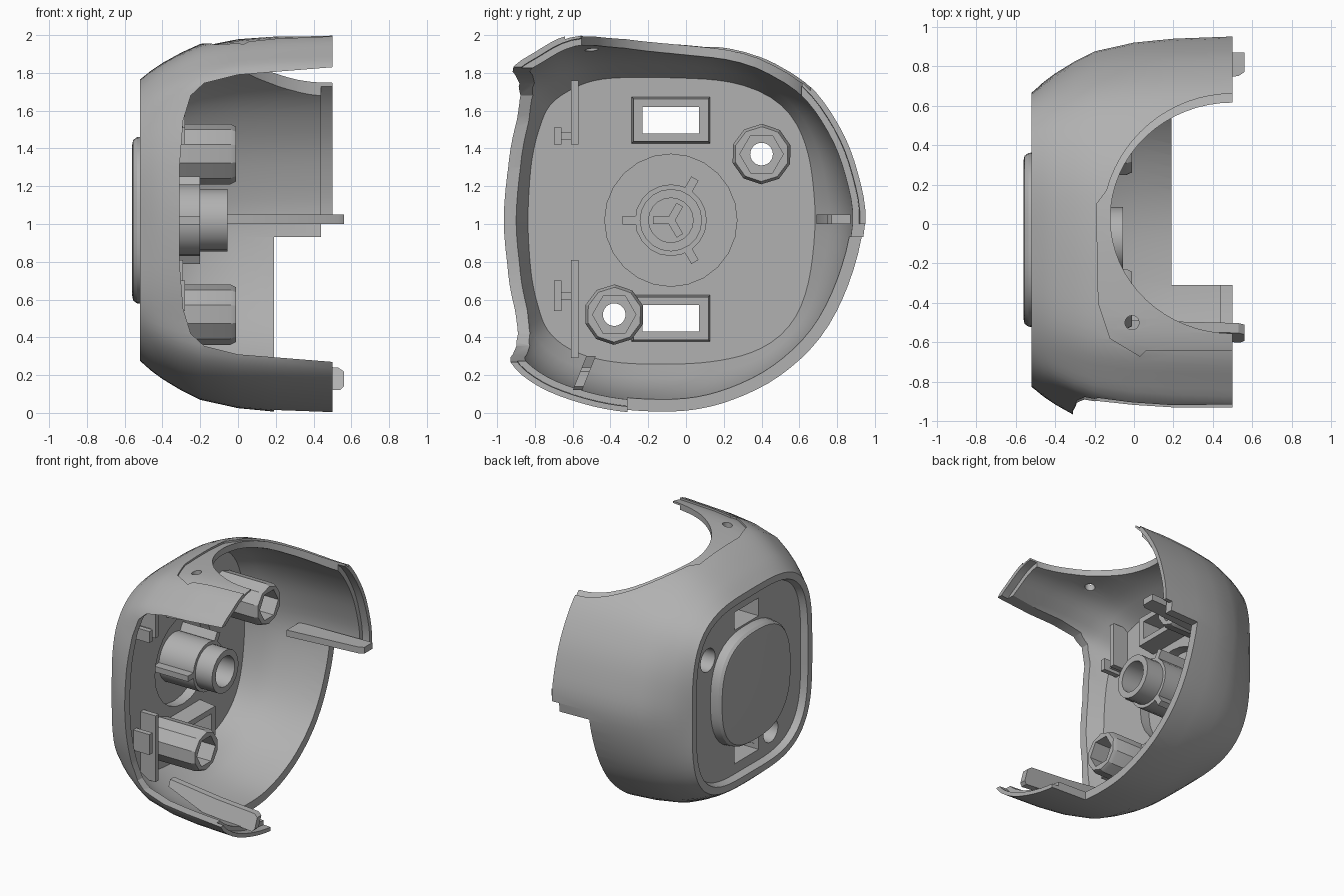
import bpy, bmesh, math

cube = bpy.data.objects.get("Cube")
if cube:
    bpy.data.objects.remove(cube, do_unlink=True)

grey = bpy.data.materials.new("plain_grey")
grey.use_nodes = True
COLOUR = (0.44, 0.44, 0.44, 1)
grey.diffuse_color = COLOUR
grey.node_tree.nodes["Principled BSDF"].inputs["Base Color"].default_value = COLOUR

MID = (-0.08, 1.02)      # hub axis in (y, z)


def loft(name, loops):
    """Skin a stack of equal closed loops and cap both ends."""
    bm = bmesh.new()
    rings = [[bm.verts.new(p) for p in loop] for loop in loops]
    n = len(rings[0])
    for a, b in zip(rings, rings[1:]):
        for i in range(n):
            j = (i + 1) % n
            bm.faces.new((a[i], a[j], b[j], b[i]))
    bm.faces.new(rings[0][::-1])
    bm.faces.new(rings[-1])
    bmesh.ops.recalc_face_normals(bm, faces=bm.faces)
    mesh = bpy.data.meshes.new(name)
    bm.to_mesh(mesh)
    bm.free()
    mesh.materials.append(grey)
    obj = bpy.data.objects.new(name, mesh)
    bpy.context.collection.objects.link(obj)
    return obj


def prism(name, points, axis, lo, hi):
    """Extrude a 2D outline along an axis."""
    def place(p, d):
        return {"x": (d, *p), "y": (p[0], d, p[1]), "z": (*p, d)}[axis]
    return loft(name, [[place(p, d) for p in points] for d in (lo, hi)])


def box(name, x, y, z):
    return prism(name, [(y[0], z[0]), (y[1], z[0]), (y[1], z[1]), (y[0], z[1])], "x", *x)


def ring(centre, r, n, turn=0.0):
    return [(centre[0] + r * math.cos(turn + math.tau * i / n),
             centre[1] + r * math.sin(turn + math.tau * i / n)) for i in range(n)]


def cut(obj, *cutters):
    bpy.context.view_layer.objects.active = obj
    for c in cutters:
        m = obj.modifiers.new("cut", "BOOLEAN")
        m.operation, m.solver, m.object = "DIFFERENCE", "EXACT", c
        bpy.ops.object.modifier_apply(modifier=m.name)
        bpy.data.objects.remove(c, do_unlink=True)


def smooth_closed(pts, steps):
    """Catmull-Rom through a closed list of points."""
    out, n = [], len(pts)
    for i in range(n):
        p = [pts[(i + k - 1) % n] for k in range(4)]
        for s in range(steps):
            t = s / steps
            out.append(tuple(0.5 * (2 * b + (c - a) * t + (2 * a - 5 * b + 4 * c - d) * t * t
                                    + (3 * b - a - 3 * c + d) * t ** 3) for a, b, c, d in zip(*p)))
    return out


def squircle(direction, r, power):
    dy, dz = direction
    k = r / (abs(dy) ** power + abs(dz) ** power) ** (1 / power)
    return MID[0] + dy * k, MID[1] + dz * k


# Shell sections: wide open rim blending to a rounded-square end face
RIM = smooth_closed([
    (.95, 1.0), (.91, 1.27), (.81, 1.52), (.63, 1.755), (.32, 1.945), (0, 2.01), (-.35, 2.02),
    (-.62, 2.0), (-.8, 1.91), (-.93, 1.81), (-.975, 1.62), (-1.04, 1.36), (-1.085, 1.02),
    (-1.04, .7), (-.975, .46), (-.93, .27), (-.78, .14), (-.55, .05), (-.3, .003), (0, .0),
    (.25, .06), (.5, .19), (.72, .4), (.87, .68)], 4)
FACE = [squircle((y - MID[0], z - MID[1]), .75, 3.4) for y, z in RIM]
BLEND = [(-.52, -.02), (-.5, .04), (-.46, .17), (-.4, .33), (-.3, .55), (-.2, .73), (0, .89), (.2, .96), (.5, 1)]


def section(x, t, inset=0.0):
    loop = []
    for f, r in zip(FACE, RIM):
        y, z = (a + (b - a) * t for a, b in zip(f, r))
        dy, dz = y + .05, z - 1.02
        k = 1 - inset / math.hypot(dy, dz)
        loop.append((x, -.05 + dy * k, 1.02 + dz * k))
    return loop


outer = [section(x, t) for x, t in BLEND]
inner = [section(x, t, .065) for x, t in BLEND[7:3:-1]]
shell = loft("shell", [section(-.47, 0, .08), section(-.52, 0, .06)] + outer
             + [section(.5, 1, .03), section(.44, .99, .03), section(.44, .99, .065)]
             + inner + [section(-.42, .28, .065)])

# Shallow recess around the top hole
core = loft("core", [section(x, t, .015) for x, t in BLEND] + [section(.7, 1, .015)])
arc = [(.5 + .66 * math.cos(math.radians(a)), .66 * math.sin(math.radians(a))) for a in range(90, 166, 5)]
recess = prism("recess", [(.65, .66)] + arc + [(-.19, .1), (-.18, -.4), (-.12, -.58), (.03, -.67),
                                             (.06, -.64), (.65, -.64)], "z", 1.4, 2.5)
cut(recess, core)

# Openings in the shell
front = [(-.31, 1.3), (-.29, 1.55), (-.25, 1.68), (-.18, 1.745), (0, 1.79), (.5, 1.83), (.7, 1.83)]
mirrored = [(x, 2.1 - z) for x, z in front[::-1]]
top_ellipse = [(.5 + .62 * x, .03 + .585 * y) for x, y in ring((0, 0), 1, 64)]
cut(shell, recess,
    prism("front_opening", front + mirrored, "y", -1.5, -.5),
    prism("top_hole", top_ellipse, "z", 1.3, 2.5),
    box("lower_back_gap", (.19, 1), (-.31, 1.3), (-.3, .93)),
    box("rim_step", (.44, 1), (.5, 1.3), (.8, 1.0)),
    prism("screw_hole", ring((-.01, -.5), .036, 16), "z", 1.5, 2.5))

# Central cap on the end face, hollow behind
circle = ring((0, 0), 1, 48)
cap = loft("end_cap", [[(x, *squircle(d, r, 2.6)) for d in circle]
                       for x, r in ((-.44, .45), (-.535, .44), (-.555, .425), (-.56, .4))])
for target in (shell, cap):
    cut(target, prism("hollow", ring(MID, .35, 24), "x", -.5, -.3))

# Slots with raised, slightly tapered frames
for i, z in enumerate((1.55, .5)):
    name = ("upper", "lower")[i] + "_slot_frame"
    frame = loft(name, [[(x, -.08 + a * (.21 - d), z + b * (.125 - d))
                         for a, b in ((-1, -1), (1, -1), (1, 1), (-1, 1))]
                        for x, d in ((-.45, 0), (-.28, .012))])
    for target in (frame, shell):
        cut(target, box("slot", (-1, 0), (-.23, .07), (z - .07, z + .07)))

# Screw posts with hexagonal pockets and deep counterbores
for name, centre in (("upper_post", (.4, 1.37)), ("lower_post", (-.38, .52))):
    post = loft(name, [[(x, *p) for p in ring(centre, r, 10, .3)]
                       for x, r in ((-.44, .16), (-.04, .16), (-.01, .145))])
    for target in (shell, post):
        cut(target, prism("counterbore", ring(centre, .09, 24), "x", -1, -.25))
    cut(post, prism("hex", ring(centre, .115, 6), "x", -.2, .2),
        prism("bore", ring(centre, .06, 24), "x", -1, .2))

# Hub: two-step tube, outer ribs and a three-spoke core
for name, r, hole, end in (("hub_base", .19, .155, -.2), ("hub_tube", .165, .118, -.055)):
    tube = prism(name, ring(MID, r, 20), "x", -.52, end)
    cut(tube, prism("bore", ring(MID, hole, 20), "x", -.49, .2))


def spoke(name, angle, r0, r1, half, end):
    c, s = math.cos(angle), math.sin(angle)
    prism(name, [(MID[0] + r * c - w * s, MID[1] + r * s + w * c)
                 for r, w in ((r0, -half), (r1, -half), (r1, half), (r0, half))], "x", -.51, end)


for k in range(3):
    angle = math.pi + k * math.tau / 3
    spoke("hub_rib", angle, .17, .255, .022, -.2)
    spoke("hub_core_spoke", angle, 0, .095, .02, -.25)

# Clip plates beside the front opening
for name, lo, hi, b0, b1 in (("upper_clip", 1.42, 1.76, 1.42, 1.51), ("lower_clip", .29, .81, .54, .7)):
    box(name + "_plate", (-.42, -.29), (-.61, -.57), (lo, hi))
    box(name + "_block", (-.43, -.28), (-.7, -.66), (b0, b1))
    mid = (b0 + b1) / 2
    box(name + "_bridge", (-.43, -.33), (-.67, -.6), (mid - .02, mid + .02))

# Alignment tabs reaching past the rim, the bottom one leaning
prism("back_tab", [(-.06, .69), (.53, .75), (.56, .77), (.56, .87), (-.06, .85)], "z", 1.0, 1.05)
side = [(-.22, .25), (.1, .15), (.54, .12), (.56, .14), (.56, .22), (.53, .24), (.2, .26), (-.22, .3)]
loft("bottom_tab", [[(x, y + .4 * (z - .12), z) for x, z in side] for y in (-.6, -.55)])

# Smooth shading with crisp edges
for obj in bpy.data.objects:
    obj.select_set(obj.type == "MESH" and grey.name in obj.data.materials)
bpy.context.view_layer.objects.active = shell
bpy.ops.object.shade_smooth_by_angle(angle=math.radians(30))
